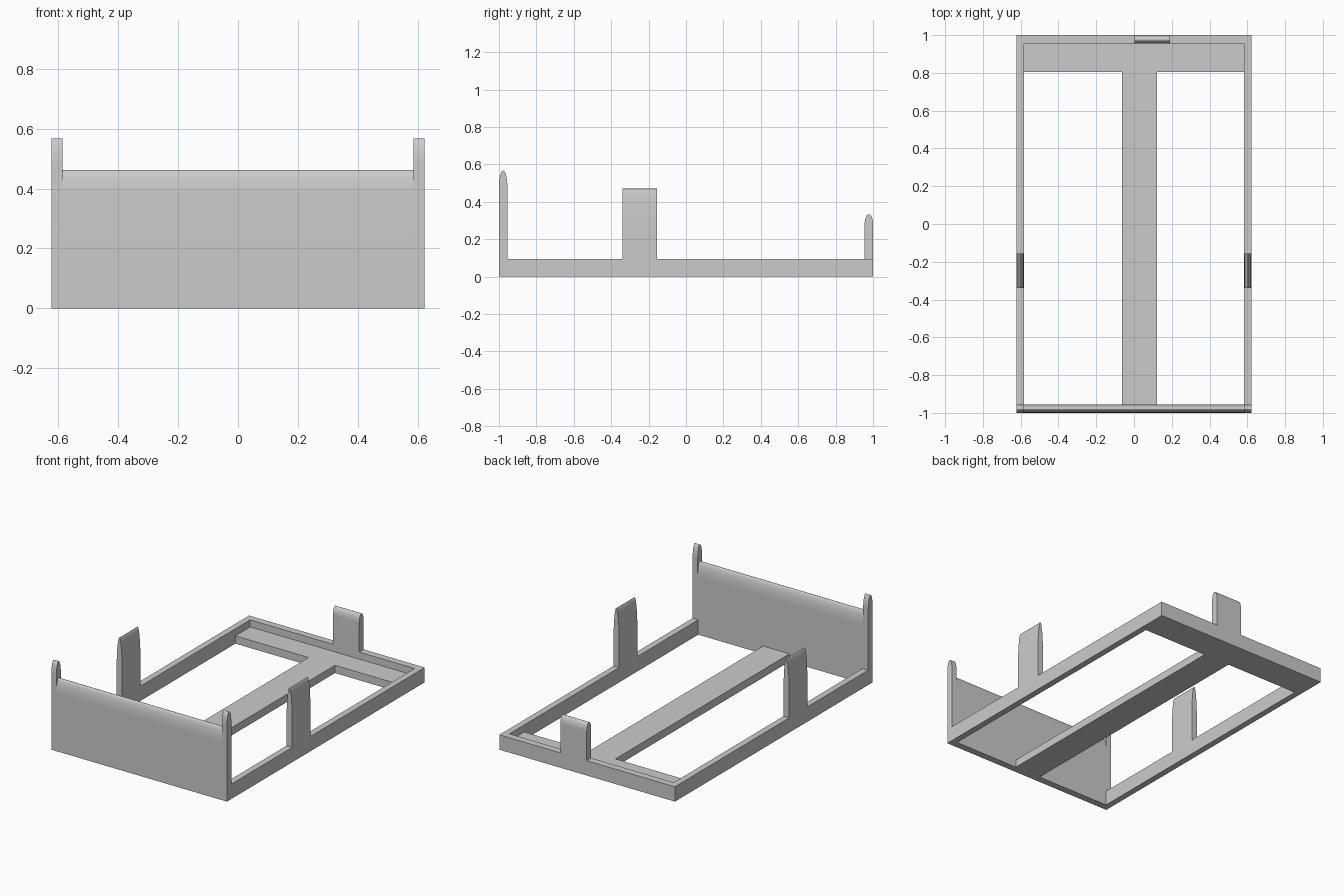
import bpy
import bmesh
import math
from mathutils import Vector

cube = bpy.data.objects.get("Cube")
if cube:
    bpy.data.objects.remove(cube, do_unlink=True)

# One plain grey for the whole frame
grey = bpy.data.materials.new("light_grey")
grey.use_nodes = True
colour = (0.6, 0.6, 0.6, 1)
grey.diffuse_color = colour
grey.node_tree.nodes["Principled BSDF"].inputs["Base Color"].default_value = colour

HALF_X, HALF_Y = 0.622, 1.0
WALL = 0.045
RAIL_H, FLOOR_H = 0.095, 0.05
IN_X, IN_Y = HALF_X - 0.04, HALF_Y - WALL
POST_W = 0.036


def prism(name, points, sweep, smooth=False):
    """Extrude a closed outline along the sweep vector."""
    bm = bmesh.new()
    face = bm.faces.new([bm.verts.new(p) for p in points])
    result = bmesh.ops.extrude_face_region(bm, geom=[face])
    moved = [v for v in result["geom"] if isinstance(v, bmesh.types.BMVert)]
    bmesh.ops.translate(bm, verts=moved, vec=Vector(sweep))
    bmesh.ops.recalc_face_normals(bm, faces=bm.faces)
    mesh = bpy.data.meshes.new(name)
    bm.to_mesh(mesh)
    bm.free()
    mesh.materials.append(grey)
    obj = bpy.data.objects.new(name, mesh)
    bpy.context.collection.objects.link(obj)
    if smooth:
        bpy.ops.object.select_all(action="DESELECT")
        obj.select_set(True)
        bpy.context.view_layer.objects.active = obj
        bpy.ops.object.shade_smooth_by_angle(angle=math.radians(35))
    return obj


def arch(width, base, spring, top, steps=64):
    """Upright outline (across, z) with straight sides and an elliptical top."""
    r = width / 2
    curve = [(r * math.cos(math.pi * i / steps),
              spring + (top - spring) * math.sin(math.pi * i / steps))
             for i in range(steps + 1)]
    return [(-r, base), (r, base)] + curve


def panel_across(name, x0, x1, y, outline):
    """Rounded panel running along x."""
    prism(name, [(x0, y + a, z) for a, z in outline], (x1 - x0, 0, 0), True)


# U-shaped outer rail
prism("outer_rail", [(x, y, 0) for x, y in (
    (-HALF_X, -IN_Y), (-HALF_X, HALF_Y), (HALF_X, HALF_Y), (HALF_X, -IN_Y),
    (IN_X, -IN_Y), (IN_X, IN_Y), (-IN_X, IN_Y), (-IN_X, -IN_Y))], (0, 0, RAIL_H))

# T-shaped floor: rear cross plate and off-centre spine
BACK_Y, SPINE_L, SPINE_R = 0.805, -0.064, 0.123
prism("floor_spine", [(x, y, 0) for x, y in (
    (-IN_X, IN_Y), (IN_X, IN_Y), (IN_X, BACK_Y), (SPINE_R, BACK_Y),
    (SPINE_R, -IN_Y), (SPINE_L, -IN_Y), (SPINE_L, BACK_Y), (-IN_X, BACK_Y))],
    (0, 0, FLOOR_H))

# Front board between two taller posts
front_y = -HALF_Y + WALL / 2
panel_across("front_board", -HALF_X + POST_W, HALF_X - POST_W, front_y,
             arch(WALL, 0, 0.37, 0.462))
for side, x in (("right", -HALF_X), ("left", HALF_X - POST_W)):
    panel_across(side + "_front_post", x, x + POST_W, front_y,
                 arch(WALL, 0, 0.48, 0.567))

# Rear tab
panel_across("rear_tab", 0.003, 0.19, HALF_Y - WALL / 2,
             arch(WALL, RAIL_H, 0.28, 0.333))

# Tapered side tabs
for side, sign in (("right", -1), ("left", 1)):
    prism(side + "_side_tab",
          [(sign * (HALF_X + IN_X) / 2 + a, -0.34, z)
           for a, z in arch(HALF_X - IN_X, RAIL_H, 0.25, 0.47)],
          (0, 0.185, 0), True)
